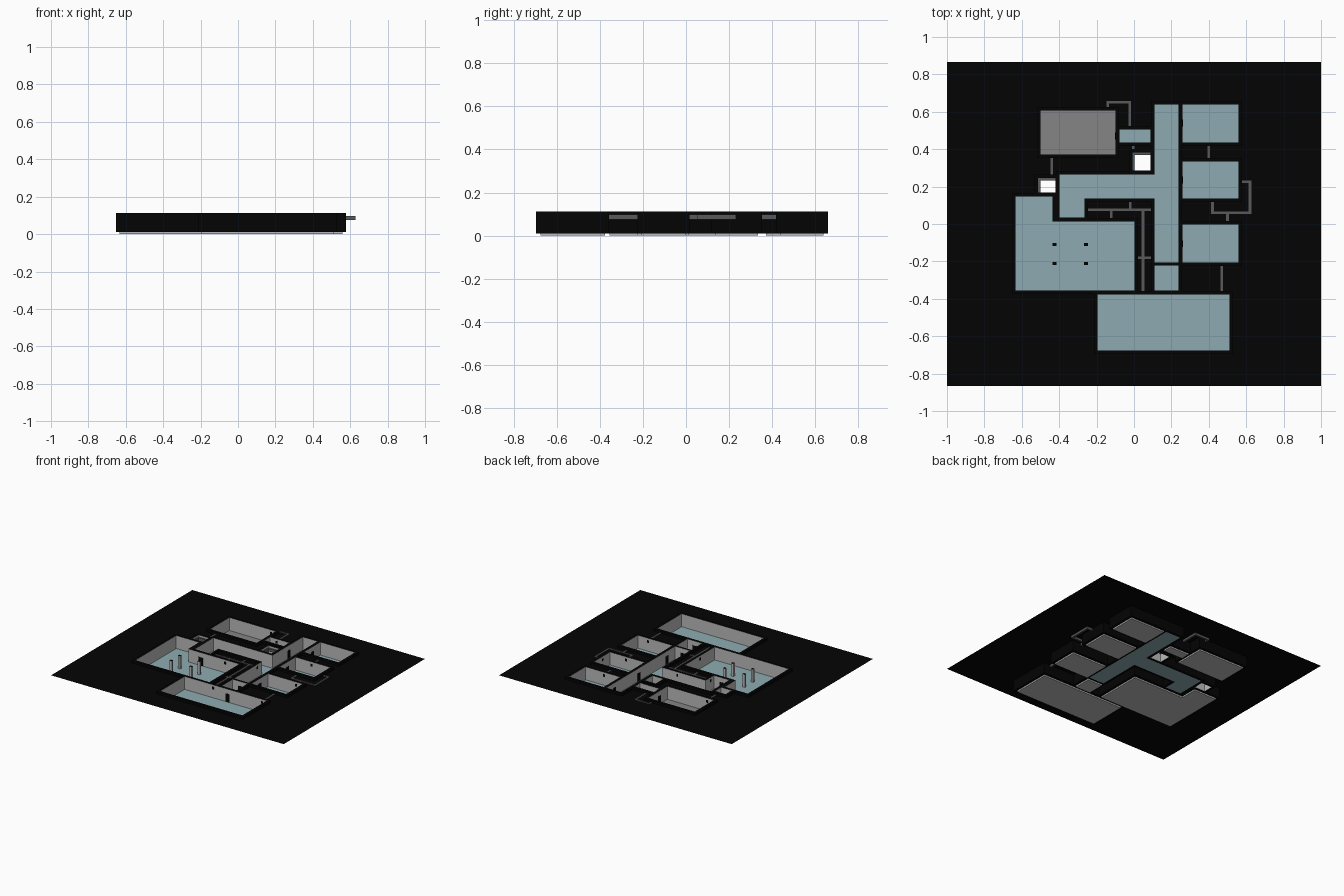
import bpy, bmesh

if "Cube" in bpy.data.objects:
    bpy.data.objects.remove(bpy.data.objects["Cube"])

H, FLOOR, WALL = 0.112, 0.011, 0.019      # wall top, floor level, wall thickness
SHEET = 0.092                             # height of the big black sheet
SX, SY = 1.0, 0.867                       # half size of the sheet


def material(name, r, g, b):
    m = bpy.data.materials.new(name)
    m.diffuse_color = (r, g, b, 1)
    m.use_nodes = True
    m.node_tree.nodes["Principled BSDF"].inputs["Base Color"].default_value = m.diffuse_color
    return m


BLACK = material("black", 0.0012, 0.0012, 0.0012)
WALLS = material("wall light grey", 0.5, 0.5, 0.5)
GREY = material("floor grey", 0.235, 0.235, 0.235)
TEAL = material("teal floor", 0.27, 0.41, 0.44)
DUCT = material("duct grey", 0.1, 0.1, 0.1)


def make(name, quads, mats):
    """quads: list of (four points, material index)"""
    bm = bmesh.new()
    for pts, mi in quads:
        f = bm.faces.new([bm.verts.new(p) for p in pts])
        f.material_index = mi
    bmesh.ops.remove_doubles(bm, verts=bm.verts, dist=1e-5)
    me = bpy.data.meshes.new(name)
    bm.to_mesh(me)
    bm.free()
    for m in mats:
        me.materials.append(m)
    ob = bpy.data.objects.new(name, me)
    bpy.context.collection.objects.link(ob)
    return ob


def box_quads(x0, x1, y0, y1, z0, z1, mi=0, top=None):
    a, b, c, d = (x0, y0), (x1, y0), (x1, y1), (x0, y1)
    q = [([(*p, z0) for p in (a, d, c, b)], mi),
         ([(*p, z1) for p in (a, b, c, d)], mi if top is None else top)]
    for p, r in ((a, b), (b, c), (c, d), (d, a)):
        q.append(([(*p, z0), (*r, z0), (*r, z1), (*p, z1)], mi))
    return q


# Room footprints (x0, x1, y0, y1) and floor material (None = open shaft)
ROOMS = [
    ("corridor", TEAL, [(.11, .238, -.206, .639), (-.398, .11, .136, .265),
                        (-.398, -.265, .035, .136)]),
    ("pillar_hall", TEAL, [(-.634, .003, -.356, .013), (-.634, -.436, .013, .147)]),
    ("front_hall", TEAL, [(-.195, .511, -.676, -.377)]),
    ("vestibule", TEAL, [(.11, .238, -.356, -.222)]),
    ("east_room_back", TEAL, [(.26, .559, .436, .639)]),
    ("east_room_middle", TEAL, [(.26, .559, .136, .334)]),
    ("east_room_front", TEAL, [(.26, .559, -.206, -.003)]),
    ("entry_lobby", TEAL, [(-.078, .088, .436, .505)]),
    ("store_room", GREY, [(-.50, -.10, .372, .607)]),
    ("west_shaft", None, [(-.512, -.42, .168, .245)]),
    ("middle_shaft", None, [(-.007, .088, .286, .382)]),
]

# Duct centre lines
PATHS = [
    [(-.14, .625), (-.14, .65), (-.022, .65), (-.022, .524)],
    [(-.44, .353), (-.44, .245)],
    [(-.003, .417), (-.003, .382)],
    [(.40, .418), (.40, .353)],
    [(.578, .225), (.62, .225), (.62, .06), (.42, .06), (.42, .117)],
    [(.50, .06), (.50, .016)],
    [(.47, -.225), (.47, -.358)],
    [(-.25, .077), (.09, .077)],
    [(-.122, .077), (-.122, .032)],
    [(-.02, .077), (-.02, .117)],
    [(.048, .077), (.048, -.358)],
    [(.022, -.18), (.09, -.18)],
]
W = 0.007
ducts = []
for path in PATHS:
    for (xa, ya), (xb, yb) in zip(path, path[1:]):
        ex, ey = (W, 0) if xa == xb else (0, W)
        if len(path) > 2:                  # fill the corners of bent ducts
            ex = ey = W
        ducts.append((min(xa, xb) - ex, max(xa, xb) + ex, min(ya, yb) - ey, max(ya, yb) + ey))

# Plan grid: every edge of a room and its wall gives a grid line
rects = [r for _, _, rs in ROOMS for r in rs]
shells = [(a - WALL, b + WALL, c - WALL, d + WALL) for a, b, c, d in rects]
xs = sorted({round(v, 4) for r in rects + shells for v in r[:2]} | {-SX, SX})
ys = sorted({round(v, 4) for r in rects + shells for v in r[2:]} | {-SY, SY})


def inside(x, y, rs):
    return any(a < x < b and c < y < d for a, b, c, d in rs)


cell = {}                                  # -1 outside, -2 wall, otherwise room number
for i in range(len(xs) - 1):
    for j in range(len(ys) - 1):
        x, y = (xs[i] + xs[i + 1]) / 2, (ys[j] + ys[j + 1]) / 2
        k = next((n for n, r in enumerate(ROOMS) if inside(x, y, r[2])), None)
        cell[i, j] = k if k is not None else (-2 if inside(x, y, shells) else -1)


def flat(i, j, z, up=True):
    p = [(xs[i], ys[j], z), (xs[i + 1], ys[j], z), (xs[i + 1], ys[j + 1], z), (xs[i], ys[j + 1], z)]
    return p if up else p[::-1]


def sides(i, j):
    """neighbouring cell and the shared edge"""
    a, b, c, d = [p[:2] for p in flat(i, j, 0)]
    return (((i, j - 1), a, b), ((i + 1, j), b, c), ((i, j + 1), c, d), ((i - 1, j), d, a))


sheet, shell = [], []
inner = [[] for _ in ROOMS]
for (i, j), k in cell.items():
    if k == -1:
        sheet.append((flat(i, j, SHEET), 0))
    if k == -2:
        shell.append((flat(i, j, H), 0))
        shell.append((flat(i, j, FLOOR, False), 0))
    has_floor = k >= 0 and ROOMS[k][1] is not None
    if has_floor:
        inner[k].append((flat(i, j, FLOOR), 1))
        if k:                              # grey underside, except below the corridor
            inner[k].append((flat(i, j, 0, False), 0))
    for n, p, q in sides(i, j):
        o = cell.get(n, -1)
        if k >= 0 and o != k:              # inner wall faces the room
            inner[k].append(([(*q, FLOOR), (*p, FLOOR), (*p, H), (*q, H)], 0))
            if k and has_floor:
                inner[k].append(([(*p, 0), (*q, 0), (*q, FLOOR), (*p, FLOOR)], 0))
        if k == -2 and o == -1:            # outer wall
            shell.append(([(*p, FLOOR), (*q, FLOOR), (*q, H), (*p, H)], 0))

make("top_sheet", sheet, [BLACK])
make("outer_walls", shell, [BLACK])
for (name, fl, _), q in zip(ROOMS, inner):
    make(name, q, [WALLS, fl or GREY])

# Ducts, rising just above the sheet
for n, r in enumerate(ducts):
    make(f"duct_{n + 1}", box_quads(*r, 0.075, 0.097), [DUCT])

# Ledges on the left and back of the shafts
for n, (x0, x1, y0, y1) in enumerate(r for nm, _, rs in ROOMS if "shaft" in nm for r in rs):
    make(f"shaft_ledge_{n + 1}", box_quads(x0, x0 + .011, y0, y1, .075, .097)
         + box_quads(x0 + .011, x1, y1 - .013, y1, .075, .097), [DUCT])

# Pillars with black tops
for n, (x, y) in enumerate((x, y) for x in (-.425, -.256) for y in (-.11, -.212)):
    make(f"pillar_{n + 1}", box_quads(x - .01, x + .01, y - .008, y + .008, FLOOR, H, 0, 1), [WALLS, BLACK])

# Doors: dark panels just proud of both sides of a wall (centre, half thickness)
for n, (x, y, across, t) in enumerate([
        (.174, -.214, 'y', .0088), (.174, -.3665, 'y', .0113), (-.33, .024, 'y', .0118),
        (.099, .47, 'x', .0118), (-.089, .47, 'x', .0118), (.249, .54, 'x', .0118),
        (.249, .235, 'x', .0118), (.249, -.105, 'x', .0118)]):
    dx, dy = (t, .018) if across == 'x' else (.018, t)
    make(f"door_{n + 1}", box_quads(x - dx, x + dx, y - dy, y + dy, FLOOR, .075), [BLACK])

# Vent openings where ducts meet room walls
VENTS = [(-.14, .607), (-.022, .505), (-.44, .372), (.40, .436), (.40, .334), (.559, .225),
         (.42, .136), (.50, -.003), (.47, -.206), (.47, -.377), (.11, .077), (-.265, .077),
         (-.122, .013), (-.02, .136), (.048, -.377), (.003, -.18), (.11, -.18)]
for n, (x, y) in enumerate(VENTS):
    on_x = any(abs(x - e) < 1e-4 and r[2] < y < r[3] for r in rects for e in r[:2])
    dx, dy = (.0008, .008) if on_x else (.008, .0008)
    make(f"vent_{n + 1}", box_quads(x - dx, x + dx, y - dy, y + dy, .076, .096), [BLACK])
